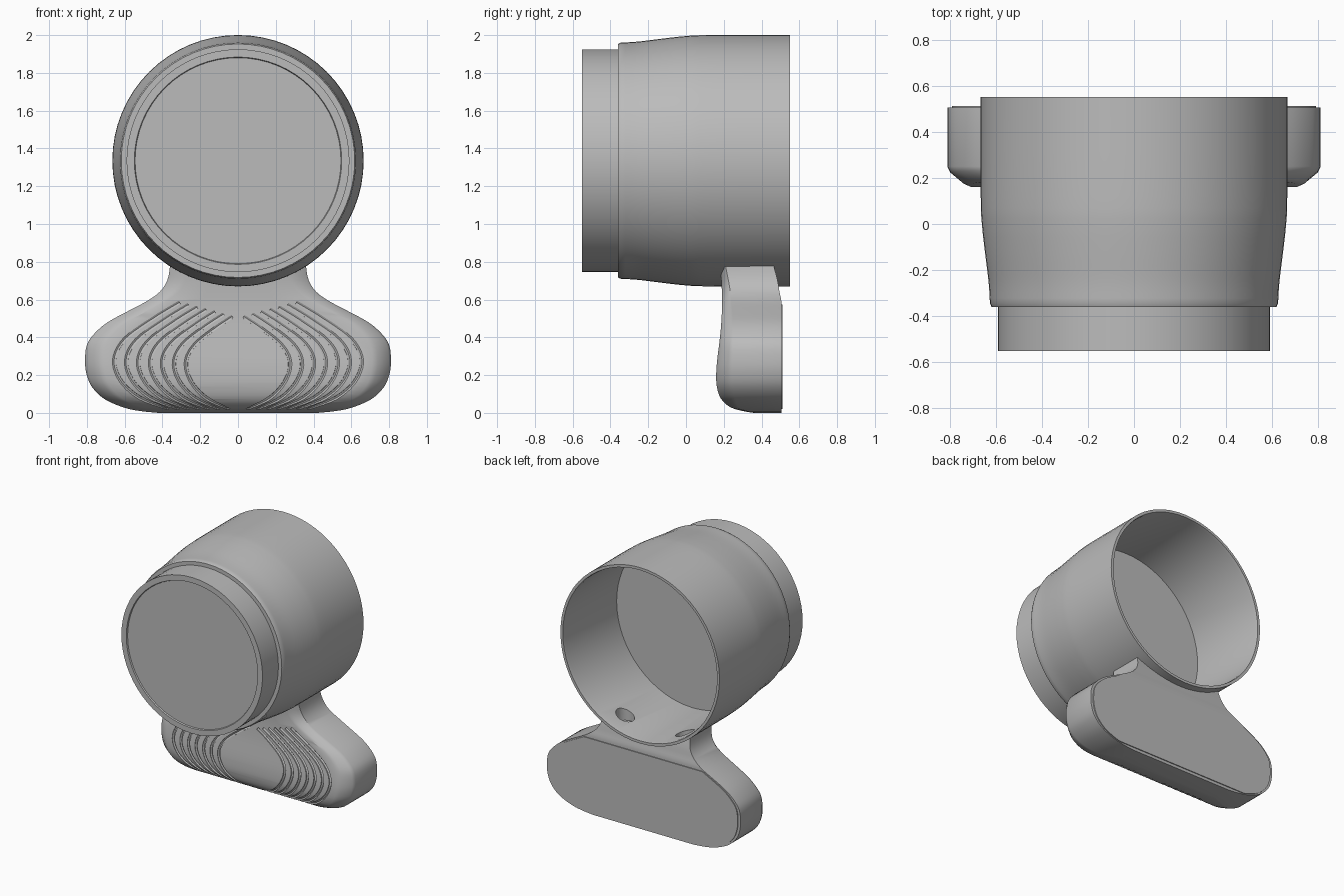
import bpy, bmesh, math
from mathutils import Vector, Matrix

if "Cube" in bpy.data.objects:
    bpy.data.objects.remove(bpy.data.objects["Cube"], do_unlink=True)

AXIS_Z = 1.335
BACK = 0.505

grey = bpy.data.materials.new("plain_grey")
grey.use_nodes = True
grey.diffuse_color = (0.5, 0.5, 0.5, 1)
grey.node_tree.nodes["Principled BSDF"].inputs["Base Color"].default_value = (0.5, 0.5, 0.5, 1)


def add_object(name, bm):
    bmesh.ops.recalc_face_normals(bm, faces=bm.faces)
    mesh = bpy.data.meshes.new(name)
    bm.to_mesh(mesh)
    bm.free()
    mesh.materials.append(grey)
    ob = bpy.data.objects.new(name, mesh)
    bpy.context.collection.objects.link(ob)
    return ob


def activate(ob):
    bpy.ops.object.select_all(action='DESELECT')
    ob.select_set(True)
    bpy.context.view_layer.objects.active = ob


def cut(ob, cutter):
    mod = ob.modifiers.new("cut", 'BOOLEAN')
    mod.operation = 'DIFFERENCE'
    mod.solver = 'EXACT'
    mod.object = cutter
    activate(ob)
    bpy.ops.object.modifier_apply(modifier=mod.name)


def smooth(ob, angle=30):
    activate(ob)
    bpy.ops.object.shade_smooth_by_angle(angle=math.radians(angle))


def bridge(bm, rings):
    for a, b in zip(rings, rings[1:]):
        n = len(a)
        for i in range(n):
            j = (i + 1) % n
            bm.faces.new((a[i], a[j], b[j], b[i]))


def lathe(name, profile, sides=64):
    """Turn (radius, y) points about the cup axis; both ends are capped."""
    bm = bmesh.new()
    rings = []
    for r, y in profile:
        turns = [math.tau * i / sides for i in range(sides)]
        rings.append([bm.verts.new((r * math.sin(t), y, AXIS_Z + r * math.cos(t))) for t in turns])
    bridge(bm, rings)
    bm.faces.new(rings[0])
    bm.faces.new(rings[-1])
    return add_object(name, bm)


def spline(points, steps):
    """Catmull-Rom curve through points of any dimension."""
    pts = [Vector(p) for p in points]
    pts = [pts[0] * 2 - pts[1]] + pts + [pts[-1] * 2 - pts[-2]]
    out = []
    for a, b, c, d in zip(pts, pts[1:], pts[2:], pts[3:]):
        for k in range(steps):
            t = k / steps
            out.append((b * 2 + (c - a) * t + (a * 2 - b * 5 + c * 4 - d) * t ** 2
                        + (b * 3 - a - c * 3 + d) * t ** 3) * 0.5)
    return out + [pts[-2]]


# Hollow cup: recessed front disc, narrow collar, swelling shell, open back
shell = [Vector(p) for p in spline([(.625, -.345), (.631, -.25), (.647, -.12),
                                    (.66, 0), (.665, .12), (.665, .55)], 4)]
cup = lathe("cup_shell", [(.545, -.54), (.549, -.55), (.59, -.55), (.59, -.36), (.618, -.36)]
            + [tuple(p) for p in shell] + [(.645, .55), (.641, .53), (.636, -.08)])

# Foot cross-sections by height: z, half width, front y, side edge y, back y
sections = spline([
    (0, .42, .36, .37, BACK), (.01, .52, .3, .32, BACK), (.03, .61, .235, .28, BACK),
    (.075, .71, .185, .26, BACK), (.14, .775, .163, .25, BACK), (.21, .803, .16, .25, BACK),
    (.28, .81, .165, .25, BACK), (.36, .8, .175, .25, BACK), (.42, .76, .182, .25, BACK),
    (.48, .69, .187, .25, BACK), (.54, .58, .19, .245, BACK), (.59, .485, .191, .24, BACK),
    (.64, .415, .19, .235, .495), (.7, .375, .187, .225, .485), (.78, .36, .18, .21, .465),
    (.86, .36, .18, .21, .45)], 3)

bm = bmesh.new()
rings = []
for z, w, front, edge, back in sections:
    drop = edge - front
    half = [(w, back), (w, edge), (w - .012, edge - drop * .3),
            (w - .07, front + drop * .15), (w - .1, front), (w * .4, front)]
    loop = half + [(-x, y) for x, y in reversed(half)]
    rings.append([bm.verts.new((x, y, z)) for x, y in loop])
bridge(bm, rings)
bm.faces.new(rings[0])
bm.faces.new(rings[-1])
foot = add_object("foot", bm)

# Trim the neck of the foot to the round cup
trim = lathe("neck_trim", [(.655, -1), (.655, 1)])
cut(foot, trim)


def front_at(z):
    for a, b in zip(sections, sections[1:]):
        if a[0] <= z <= b[0]:
            return a.lerp(b, (z - a[0]) / (b[0] - a[0]))[2]
    return sections[0][2]


# Curved grip grooves fanned over both halves of the foot front
outer = [(.31, .585), (.45, .5), (.6, .39), (.655, .28), (.62, .17), (.52, .08), (.37, .02)]
inner = [(.03, .51), (.12, .45), (.23, .36), (.275, .27), (.25, .17), (.17, .08), (.05, .02)]
COUNT = 7
data = bpy.data.curves.new("groove_cutter", 'CURVE')
data.dimensions = '3D'
data.bevel_depth = .011
data.bevel_resolution = 1
data.use_fill_caps = True
for side in (-1, 1):
    for i in range(COUNT):
        t = i / (COUNT - 1)
        path = spline([Vector(a).lerp(Vector(b), t) for a, b in zip(outer, inner)], 5)
        line = data.splines.new('POLY')
        line.points.add(len(path) - 1)
        for point, (x, z) in zip(line.points, path):
            point.co = (side * x, front_at(z), z, 1)
grooves = bpy.data.objects.new("groove_cutter", data)
bpy.context.collection.objects.link(grooves)
activate(grooves)
bpy.ops.object.convert(target='MESH')
grooves = bpy.context.view_layer.objects.active
cut(foot, grooves)

# Two fixing holes through the cup wall into the foot
bm = bmesh.new()
for x in (-.25, .25):
    bmesh.ops.create_cone(bm, cap_ends=True, segments=20, radius1=.065, radius2=.065,
                          depth=.2, matrix=Matrix.Translation((x, .37, .78)))
holes = add_object("hole_cutter", bm)
for ob in (cup, foot):
    cut(ob, holes)
for helper in (trim, grooves, holes):
    bpy.data.objects.remove(helper, do_unlink=True)

# Flat pad on the back of the foot
bm = bmesh.new()
rim = [(s[1] - .02, s[0]) for s in sections if .015 < s[0] < .58]
rim += [(-x, z) for x, z in reversed(rim)]
rings = [[bm.verts.new((x, y, z)) for x, z in rim] for y in (BACK - .005, BACK + .007)]
bridge(bm, rings)
bm.faces.new(rings[0])
bm.faces.new(rings[-1])
pad = add_object("back_pad", bm)

for ob in (cup, foot, pad):
    smooth(ob)
